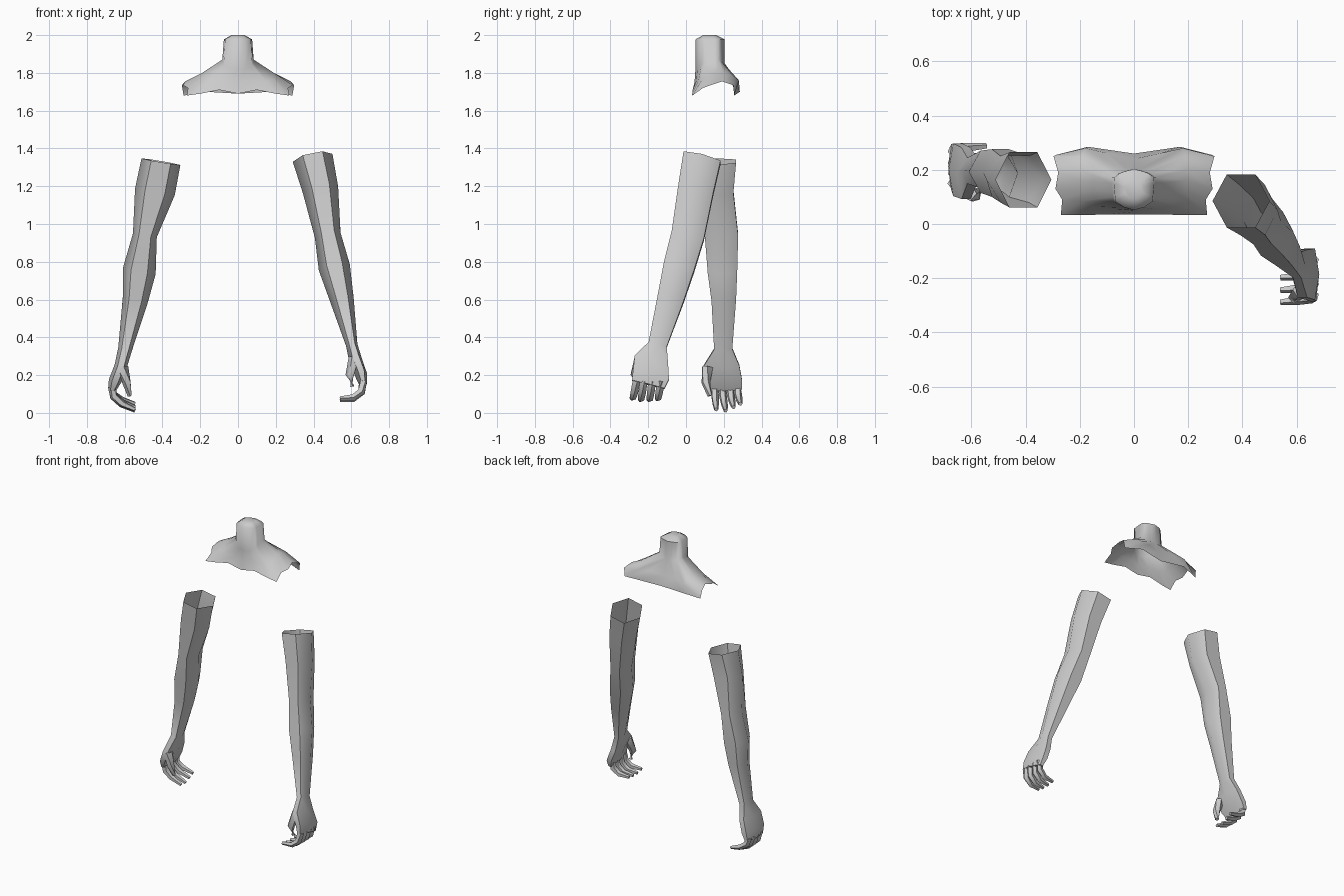
import bpy, bmesh, math
from mathutils import Vector


def finish(bm, name, angle=60):
    bmesh.ops.recalc_face_normals(bm, faces=bm.faces)
    me = bpy.data.meshes.new(name)
    bm.to_mesh(me)
    bm.free()
    ob = bpy.data.objects.new(name, me)
    bpy.context.collection.objects.link(ob)
    bpy.ops.object.select_all(action='DESELECT')
    ob.select_set(True)
    bpy.context.view_layer.objects.active = ob
    bpy.ops.object.shade_smooth_by_angle(angle=math.radians(angle))
    return ob


def skin(bm, rings, cap_start=False, cap_end=True):
    rows = [[bm.verts.new(p) for p in r] for r in rings]
    n = len(rows[0])
    for a, b in zip(rows, rows[1:]):
        for i in range(n):
            j = (i + 1) % n
            bm.faces.new((a[i], a[j], b[j], b[i]))
    if cap_start:
        bm.faces.new(rows[0])
    if cap_end:
        bm.faces.new(rows[-1])


def finger(bm, path, radii):
    pts = [Vector(p) for p in path]
    rings = []
    for i, p in enumerate(pts):
        d = pts[min(i + 1, len(pts) - 1)] - pts[max(i - 1, 0)]
        q = d.to_track_quat('Z', 'Y')
        rings.append([p + q @ Vector((radii[i] * math.cos(k * math.tau / 5),
                                      radii[i] * math.sin(k * math.tau / 5), 0))
                      for k in range(5)])
    skin(bm, rings, True, True)


def arm(name, sections, tilt, fingers, thumb):
    bm = bmesh.new()
    rings = []
    for cx, cy, cz, hx, hy in sections:
        ring = []
        for k in range(6):
            dx = hx * math.cos(k * math.tau / 6)
            dy = hy / 0.866 * math.sin(k * math.tau / 6)
            ring.append((cx + dx, cy + dy, cz + tilt[0] * dx + tilt[1] * dy))
        rings.append(ring)
    skin(bm, rings)
    # four curled fingers sharing one bend, then the thumb
    bend, ys, drops = fingers
    for y, (y_tip, dz) in zip(ys, drops):
        n = len(bend) - 1
        path = [(x, y + (y_tip - y) * i / n, z + dz * i / n)
                for i, (x, z) in enumerate(bend)]
        finger(bm, path, (0.022, 0.021, 0.018, 0.011))
    finger(bm, thumb, (0.03, 0.024, 0.012))
    return finish(bm, name)


# Arm reaching forward on the +x side
arm("left_arm", [
    (.395, .085, 1.35, .105, .098),
    (.437, .052, 1.18, .093, .092),
    (.475, .010, .94, .068, .085),
    (.510, -.037, .77, .082, .080),
    (.550, -.082, .60, .062, .068),
    (.602, -.150, .36, .030, .048),
    (.622, -.183, .28, .034, .088),
    (.652, -.185, .20, .032, .095),
    (.662, -.200, .15, .020, .086)],
    (.2, -.25),
    (((.662, .17), (.652, .11), (.610, .075), (.540, .067)),
     (-.265, -.225, -.18, -.135),
     ((-.288, .01), (-.243, 0), (-.197, 0), (-.153, .005))),
    ((.615, -.245, .29), (.593, -.27, .20), (.605, -.262, .14)))

# Arm hanging down on the -x side
arm("right_arm", [
    (-.408, .163, 1.33, .103, .102),
    (-.440, .165, 1.17, .105, .086),
    (-.493, .188, .94, .063, .088),
    (-.523, .193, .75, .087, .078),
    (-.543, .200, .60, .067, .065),
    (-.597, .197, .34, .037, .048),
    (-.620, .187, .25, .033, .095),
    (-.650, .200, .17, .034, .097),
    (-.666, .212, .12, .020, .083)],
    (-.17, .03),
    (((-.667, .14), (-.657, .085), (-.615, .045), (-.545, .012)),
     (.15, .19, .23, .27),
     ((.16, .006), (.21, 0), (.252, .018), (.288, .036))),
    ((-.61, .115, .24), (-.588, .105, .16), (-.575, .125, .09)))

# Neck and shoulders: base, middle and rim point per column, front to back
base = [(0, .05, 1.82), (.04, .06, 1.82), (.075, .082, 1.84), (.078, .10, 1.86),
        (.08, .12, 1.865), (.083, .15, 1.87), (.082, .172, 1.87),
        (.06, .188, 1.86), (.04, .195, 1.85), (.02, .20, 1.85), (0, .205, 1.85)]
mid = [(0, .045, 1.75), (.07, .055, 1.76), (.15, .065, 1.755), (.19, .085, 1.765),
       (.19, .12, 1.785), (.19, .16, 1.80), (.19, .20, 1.80),
       (.19, .25, 1.785), (.18, .28, 1.76), (.10, .262, 1.77), (0, .24, 1.76)]
rim = [(0, .035, 1.69), (.10, .035, 1.71), (.20, .033, 1.69), (.27, .033, 1.68),
       (.265, .09, 1.72), (.29, .13, 1.735), (.28, .19, 1.755),
       (.297, .25, 1.735), (.288, .255, 1.68), (.17, .285, 1.70), (0, .26, 1.69)]
top = [(x * .9, .125 + (y - .125) * .98, 1.978) for x, y, z in base]
crown = [(x * .4, .125 + (y - .125) * .45, 2.0) for x, y, z in base]


def full_ring(half):
    return half + [(-x, y, z) for x, y, z in half[-2:0:-1]]


bm = bmesh.new()
skin(bm, [full_ring(r) for r in (rim, mid, base, top, crown)])
finish(bm, "neck_and_shoulders")
